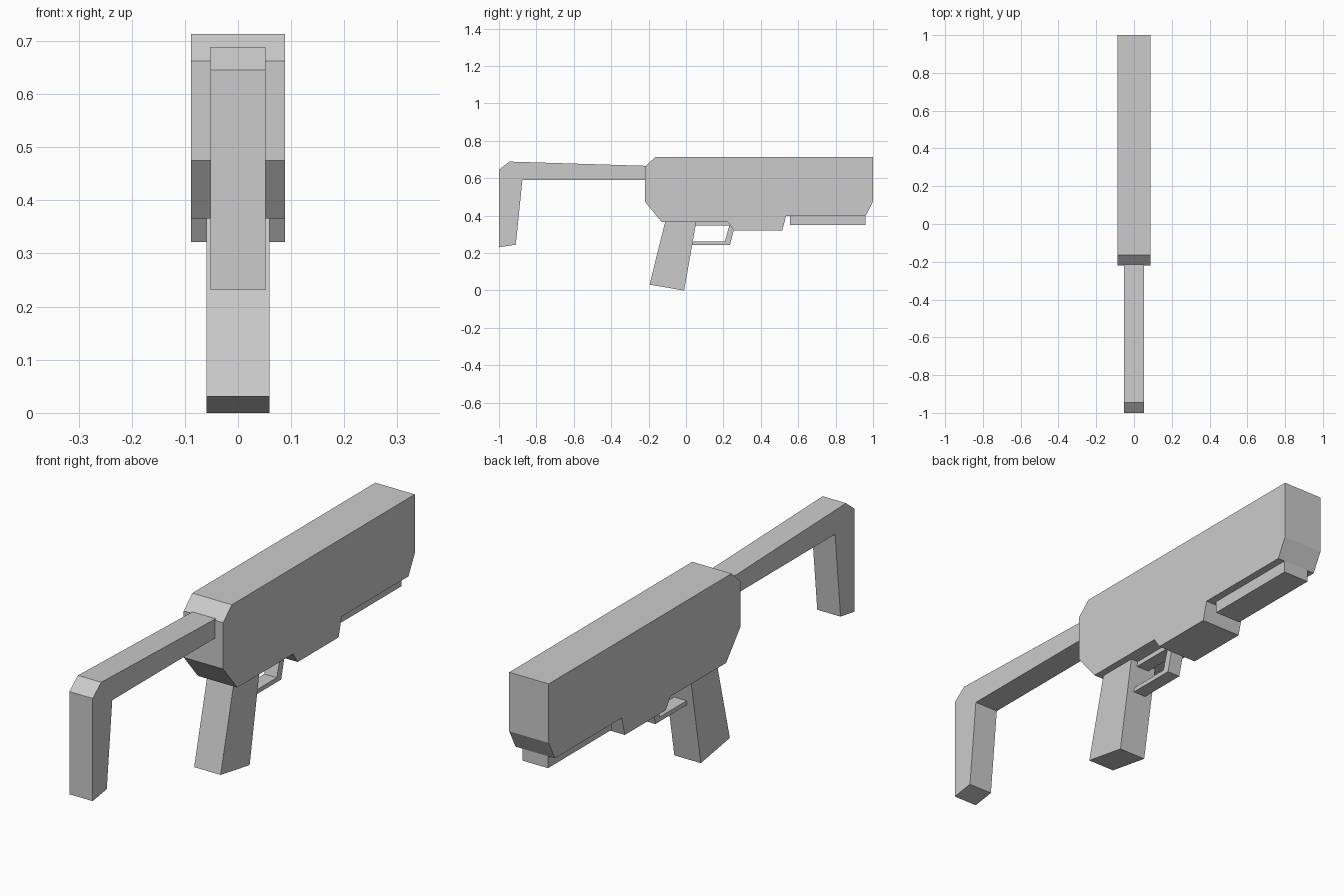
import bpy
import bmesh

if "Cube" in bpy.data.objects:
    bpy.data.objects.remove(bpy.data.objects["Cube"])

grey = bpy.data.materials.new("light_grey")
grey.diffuse_color = (0.6, 0.6, 0.6, 1.0)
grey.use_nodes = True
grey.node_tree.nodes["Principled BSDF"].inputs["Base Color"].default_value = grey.diffuse_color


def side_profile(name, points, half_width):
    """Extrude a (y, z) outline symmetrically across x."""
    bm = bmesh.new()
    face = bm.faces.new([bm.verts.new((-half_width, y, z)) for y, z in points])
    result = bmesh.ops.extrude_face_region(bm, geom=[face])
    verts = [v for v in result["geom"] if isinstance(v, bmesh.types.BMVert)]
    bmesh.ops.translate(bm, verts=verts, vec=(2 * half_width, 0, 0))
    bmesh.ops.recalc_face_normals(bm, faces=bm.faces)
    mesh = bpy.data.meshes.new(name)
    bm.to_mesh(mesh)
    bm.free()
    mesh.materials.append(grey)
    obj = bpy.data.objects.new(name, mesh)
    bpy.context.collection.objects.link(obj)
    return obj


# Main housing with chamfered ends and stepped underside
side_profile("body", [
    (-0.22, 0.662), (-0.165, 0.713), (1.0, 0.713), (1.0, 0.475),
    (0.96, 0.398), (0.535, 0.398), (0.515, 0.322), (0.255, 0.322),
    (0.225, 0.366), (-0.13, 0.366), (-0.22, 0.475)], 0.088)

# Shoulder stock: arm and butt in one bent piece
side_profile("stock", [
    (-1.0, 0.645), (-0.945, 0.689), (-0.2, 0.666), (-0.2, 0.59),
    (-0.875, 0.59), (-0.91, 0.245), (-1.0, 0.231)], 0.052)

# Slanted hand grip
side_profile("grip", [
    (-0.108, 0.38), (0.057, 0.38), (-0.01, 0.0), (-0.195, 0.031)], 0.059)

# Trigger guard loop, open towards the grip
side_profile("trigger_guard", [
    (0.03, 0.37), (0.225, 0.37), (0.256, 0.325), (0.235, 0.243),
    (0.02, 0.243), (0.02, 0.261), (0.207, 0.261), (0.232, 0.347),
    (0.03, 0.347)], 0.028)

# Rail under the front end
side_profile("under_rail", [
    (0.555, 0.41), (0.96, 0.41), (0.96, 0.35), (0.555, 0.35)], 0.057)
